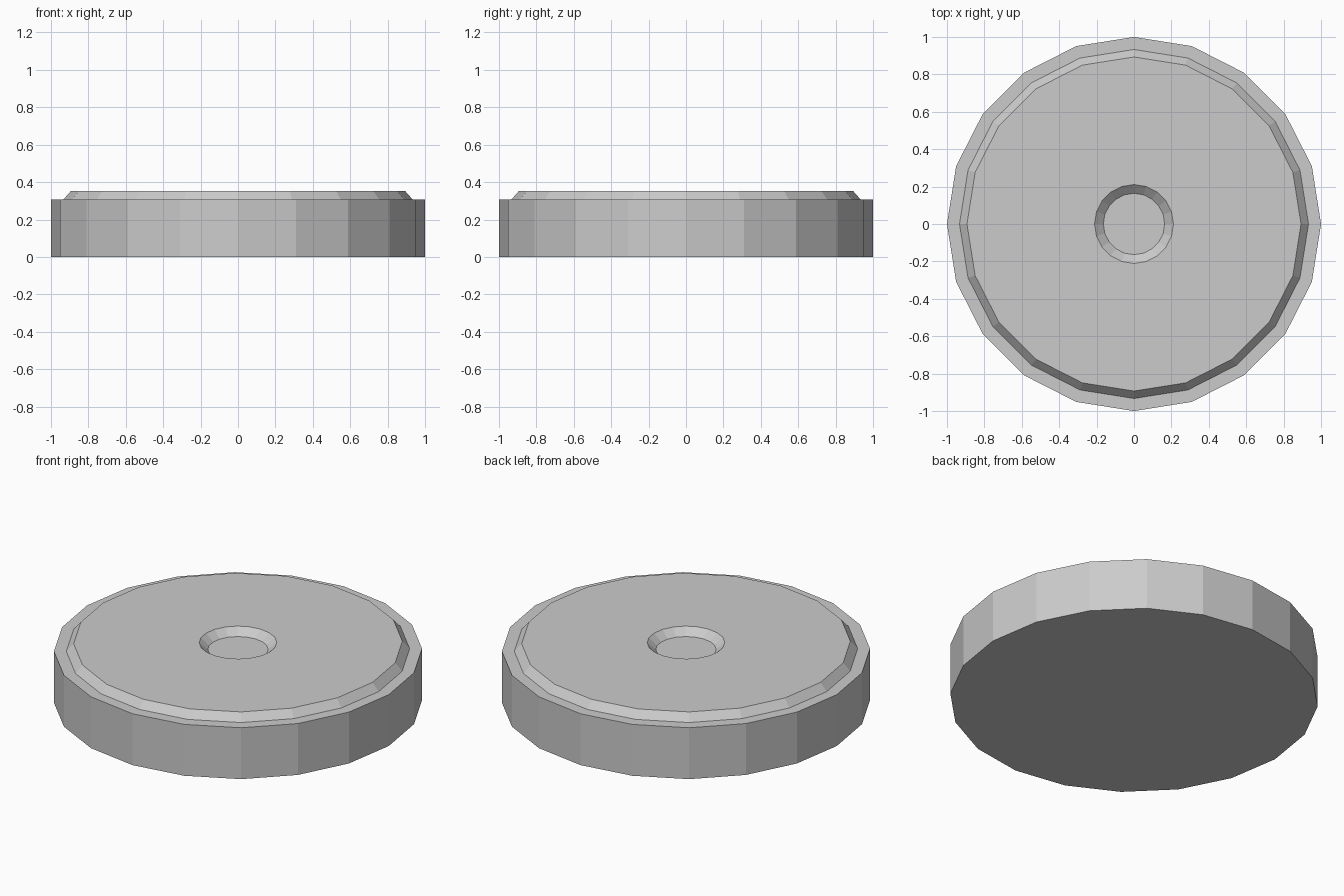
import bpy, bmesh
from math import cos, sin, pi

if "Cube" in bpy.data.objects:
    bpy.data.objects.remove(bpy.data.objects["Cube"])

SIDES = 20
# (radius, height) rings from the base edge up and in to the dimple floor
PROFILE = [(1.0, 0.0), (1.0, 0.308), (0.933, 0.308), (0.893, 0.353),
           (0.211, 0.353), (0.164, 0.312)]

bm = bmesh.new()


def ring(radius, z):
    return [bm.verts.new((radius * cos(2 * pi * i / SIDES),
                          radius * sin(2 * pi * i / SIDES), z))
            for i in range(SIDES)]


rings = [ring(r, z) for r, z in PROFILE]

# Walls, step, chamfer, top and dimple slope
for low, high in zip(rings, rings[1:]):
    for i in range(SIDES):
        j = (i + 1) % SIDES
        bm.faces.new((low[i], low[j], high[j], high[i]))

# Underside and dimple floor
bm.faces.new(rings[0][::-1])
bm.faces.new(rings[-1])

mesh = bpy.data.meshes.new("round_plate")
bm.to_mesh(mesh)
bm.free()
plate = bpy.data.objects.new("round_plate", mesh)
bpy.context.collection.objects.link(plate)
